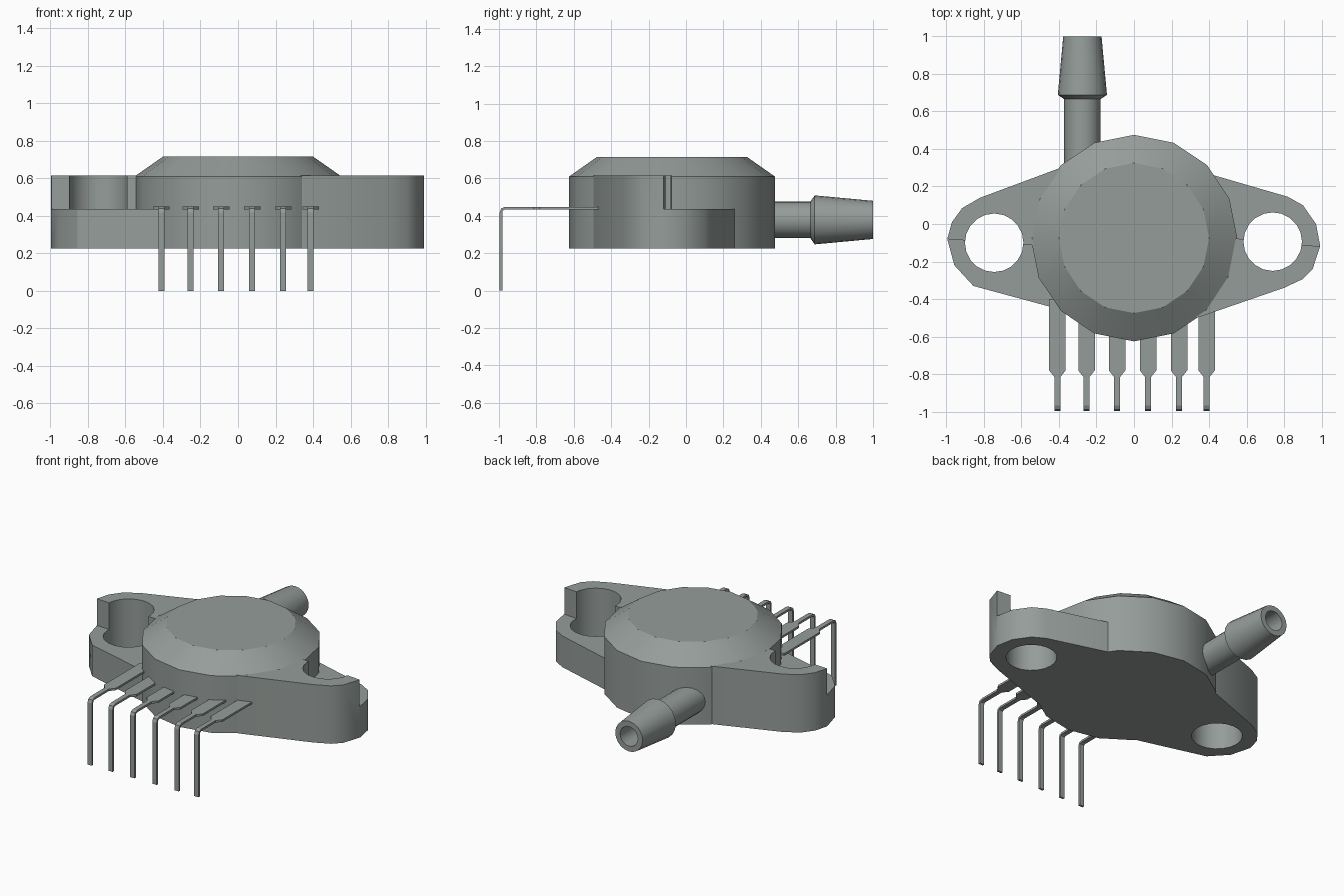
import bpy, bmesh, math
from mathutils import Matrix

cube = bpy.data.objects.get("Cube")
if cube:
    bpy.data.objects.remove(cube, do_unlink=True)

grey = bpy.data.materials.new("grey_plastic")
grey.use_nodes = True
colour = (0.30, 0.335, 0.32, 1)
grey.diffuse_color = colour
grey.node_tree.nodes["Principled BSDF"].inputs["Base Color"].default_value = colour

BOTTOM, LEDGE, TOP = 0.225, 0.435, 0.615


def make_object(name, bm):
    bmesh.ops.recalc_face_normals(bm, faces=bm.faces)
    mesh = bpy.data.meshes.new(name)
    bm.to_mesh(mesh)
    bm.free()
    mesh.materials.append(grey)
    obj = bpy.data.objects.new(name, mesh)
    bpy.context.collection.objects.link(obj)
    return obj


def select(obj):
    bpy.ops.object.select_all(action='DESELECT')
    obj.select_set(True)
    bpy.context.view_layer.objects.active = obj


def smooth(obj):
    select(obj)
    bpy.ops.object.shade_smooth_by_angle(angle=math.radians(32))


def prism(name, outline, z0, z1):
    bm = bmesh.new()
    face = bm.faces.new([bm.verts.new((x, y, z0)) for x, y in outline])
    ext = bmesh.ops.extrude_face_region(bm, geom=[face])
    bmesh.ops.translate(bm, vec=(0, 0, z1 - z0),
                        verts=[v for v in ext["geom"] if isinstance(v, bmesh.types.BMVert)])
    return make_object(name, bm)


def lathe(name, profile, sides, matrix):
    """Revolve (radius, height) points about z, cap both ends, then place."""
    bm = bmesh.new()
    rings = []
    for r, h in profile:
        rings.append([bm.verts.new((r * math.sin(a), r * math.cos(a), h))
                      for a in (2 * math.pi * i / sides for i in range(sides))])
    for a, b in zip(rings, rings[1:]):
        for i in range(sides):
            j = (i + 1) % sides
            bm.faces.new((a[i], a[j], b[j], b[i]))
    bm.faces.new(rings[0])
    bm.faces.new(rings[-1])
    bm.transform(matrix)
    return make_object(name, bm)


def cut(obj, cutter):
    mod = obj.modifiers.new("cut", 'BOOLEAN')
    mod.operation = 'DIFFERENCE'
    mod.solver = 'EXACT'
    mod.object = cutter
    select(obj)
    bpy.ops.object.modifier_apply(modifier=mod.name)
    bpy.data.objects.remove(cutter, do_unlink=True)


# Round body with sloped shoulder
body = lathe("round_body", [(0.55, BOTTOM), (0.55, 0.61), (0.4, 0.715)], 16,
             Matrix.Translation((0, -0.075, 0)))
smooth(body)

# Mounting ears: outline, screw hole, and a half-height ledge on opposite sides
right_outline = [(-0.2, 0.3), (-0.39, 0.3), (-0.82, 0.14), (-0.915, 0.085), (-0.97, 0.01),
                 (-0.995, -0.08), (-0.957, -0.22), (-0.856, -0.33), (-0.45, -0.44),
                 (-0.2, -0.5)]
left_outline = [(0.2, 0.32), (0.424, 0.26), (0.82, 0.145), (0.9, 0.1), (0.97, 0),
                (0.992, -0.117), (0.952, -0.24), (0.9, -0.293), (0.8, -0.34),
                (0.35, -0.495), (0.2, -0.5)]
right_step = [(-1.1, -0.073), (-0.1, -0.145), (-0.1, -0.8), (-1.1, -0.8)]
left_step = [(0.1, -0.035), (1.1, -0.13), (1.1, 0.6), (0.1, 0.6)]
for name, outline, step, hx, hy in (("right_ear", right_outline, right_step, -0.745, -0.1),
                                    ("left_ear", left_outline, left_step, 0.739, -0.094)):
    ear = prism(name, outline, BOTTOM, TOP)
    cut(ear, prism("step_cutter", step, LEDGE, 0.9))
    cut(ear, lathe("hole_cutter", [(0.156, 0), (0.156, 1)], 20,
                   Matrix.Translation((hx, hy, 0))))
    smooth(ear)

# Hollow barbed hose port pointing backwards
port = lathe("hose_port",
             [(0.097, 0.2), (0.097, 0.665), (0.131, 0.688), (0.102, 1.0),
              (0.066, 1.0), (0.066, 0.5)], 20,
             Matrix.Translation((-0.275, 0, 0.378)) @ Matrix.Rotation(-math.pi / 2, 4, 'X'))
smooth(port)

# Six bent pins: y, z, half width, and the direction of the outer face (y, z)
T = 0.007
path = [(-0.40, 0.441, 0.044, 0, 1), (-0.78, 0.441, 0.044, 0, 1),
        (-0.815, 0.441, 0.016, 0, 1), (-0.968, 0.441, 0.016, 0, 1),
        (-0.983, 0.434, 0.016, -0.71, 0.71), (-0.989, 0.418, 0.016, -1, 0),
        (-0.989, 0.0, 0.016, -1, 0)]
for n, x in enumerate((-0.408, -0.253, -0.09, 0.075, 0.24, 0.387), 1):
    bm = bmesh.new()
    rings = [[bm.verts.new((x + sx * w, y + st * T * ny, z + st * T * nz))
              for sx, st in ((-1, -1), (1, -1), (1, 1), (-1, 1))]
             for y, z, w, ny, nz in path]
    for a, b in zip(rings, rings[1:]):
        for i in range(4):
            j = (i + 1) % 4
            bm.faces.new((a[i], a[j], b[j], b[i]))
    bm.faces.new(rings[0])
    bm.faces.new(rings[-1])
    make_object(f"pin_{n}", bm)
